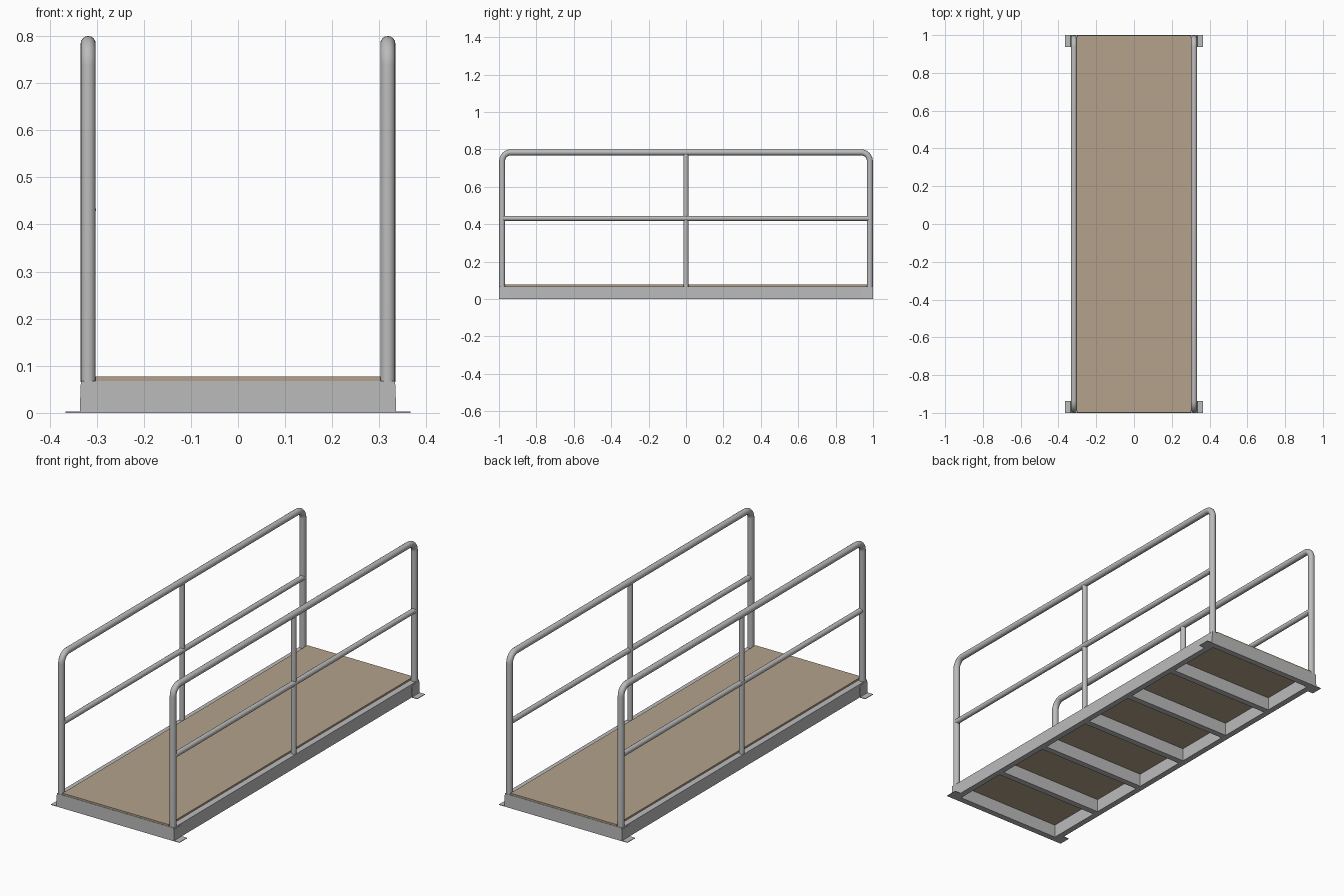
import bpy, math

if "Cube" in bpy.data.objects:
    bpy.data.objects.remove(bpy.data.objects["Cube"])


def material(name, rgb):
    m = bpy.data.materials.new(name)
    m.diffuse_color = (*rgb, 1)
    m.use_nodes = True
    m.node_tree.nodes["Principled BSDF"].inputs["Base Color"].default_value = m.diffuse_color
    return m


METAL = material("grey_metal", (0.50, 0.50, 0.50))
WOOD = material("tan_deck", (0.46, 0.365, 0.26))


def box(name, x0, x1, y0, y1, z0, z1, mat):
    bpy.ops.mesh.primitive_cube_add(size=1, location=((x0 + x1) / 2, (y0 + y1) / 2, (z0 + z1) / 2))
    o = bpy.context.object
    o.name = name
    o.scale = (x1 - x0, y1 - y0, z1 - z0)
    bpy.ops.object.transform_apply(location=False, rotation=False, scale=True)
    o.data.materials.append(mat)
    return o


def tube(name, points, radius):
    c = bpy.data.curves.new(name, 'CURVE')
    c.dimensions = '3D'
    c.bevel_depth = radius
    c.bevel_resolution = 6
    c.use_fill_caps = True
    s = c.splines.new('POLY')
    s.points.add(len(points) - 1)
    for p, co in zip(s.points, points):
        p.co = (*co, 1)
    o = bpy.data.objects.new(name, c)
    bpy.context.collection.objects.link(o)
    bpy.ops.object.select_all(action='DESELECT')
    o.select_set(True)
    bpy.context.view_layer.objects.active = o
    bpy.ops.object.convert(target='MESH')
    o = bpy.context.object
    o.data.materials.clear()
    o.data.materials.append(METAL)
    bpy.ops.object.shade_smooth_by_angle(angle=math.radians(40))


TOP = 0.068      # top of the base frame
IN, OUT = 0.302, 0.333
RX, RY, RZ = 0.318, 0.983, 0.784   # handrail centre lines
BEND = 0.047

# deck panel
box("deck_panel", -IN, IN, -0.998, 0.998, TOP, 0.077, WOOD)

# end beams and cross beams
for i in range(7):
    y = -0.984 + i * 0.328
    box(f"cross_beam_{i}", -IN, IN, y - 0.016, y + 0.016, 0, TOP, METAL)

for side, sx in (("left", -1), ("right", 1)):
    # side beam
    a, b = sorted((sx * IN, sx * OUT))
    box(f"{side}_side_beam", a, b, -1, 1, 0, TOP, METAL)

    # angle brackets at the four corners: upright plate and foot
    for end, sy in (("front", -1), ("back", 1)):
        y0, y1 = sorted((sy * 0.938, sy * 1.0))
        a, b = sorted((sx * OUT, sx * 0.336))
        up = box(f"{side}_{end}_bracket", a, b, y0, y1, 0, 0.06, METAL)
        for v in up.data.vertices:           # taper into the beam at the top
            if v.co.z > 0 and v.co.x * sx > 0:
                v.co.x -= sx * 0.002
        a, b = sorted((sx * 0.334, sx * 0.366))
        box(f"{side}_{end}_foot", a, b, y0, y1, 0, 0.003, METAL)

    # outer handrail hoop with rounded corners
    x = sx * RX
    arc = [(RY - BEND + BEND * math.cos(t), RZ - BEND + BEND * math.sin(t))
           for t in (math.pi / 2 * k / 10 for k in range(11))]
    path = [(x, RY, TOP - 0.002)] + [(x, y, z) for y, z in arc]
    path += [(x, -y, z) for y, z in reversed(arc)] + [(x, -RY, TOP - 0.002)]
    tube(f"{side}_handrail", path, 0.016)

    # middle post and middle rail
    tube(f"{side}_middle_post", [(x, 0, TOP - 0.002), (x, 0, RZ)], 0.0135)
    tube(f"{side}_middle_rail", [(x + 0.003, -RY, 0.431), (x + 0.003, RY, 0.431)], 0.0135)
